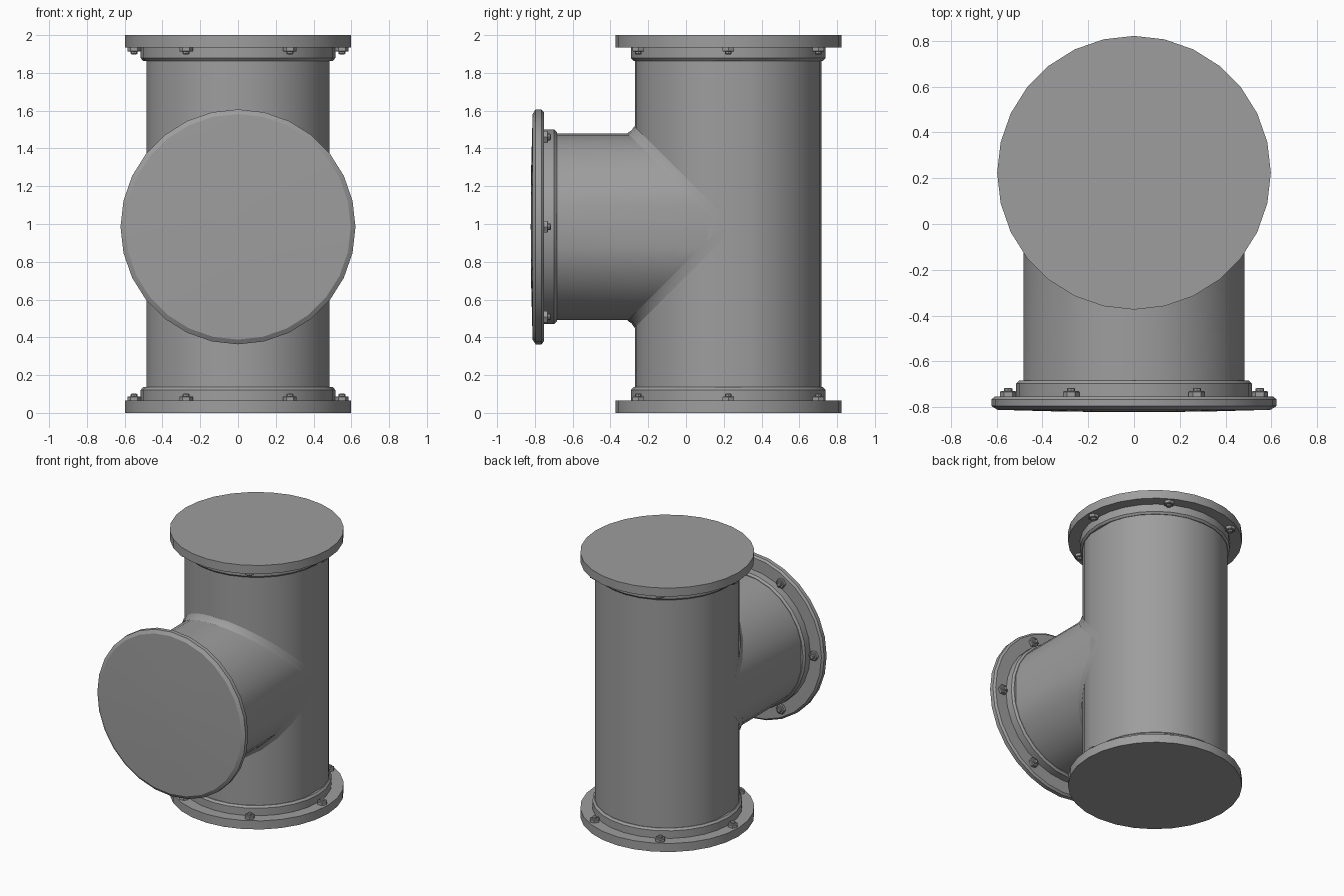
import bpy, bmesh
from math import sin, cos, pi, radians
from mathutils import Matrix, Vector

if "Cube" in bpy.data.objects:
    bpy.data.objects.remove(bpy.data.objects["Cube"])

SIDES = 28
YC, ZC = 0.224, 0.985          # pipe axis (y), branch axis (z)
R, RX, RY = 0.4985, 0.484, 0.494   # pipe radius and its slightly flattened sides

grey = bpy.data.materials.new("dark_grey")
grey.diffuse_color = (0.34, 0.34, 0.34, 1)
grey.use_nodes = True
grey.node_tree.nodes["Principled BSDF"].inputs["Base Color"].default_value = grey.diffuse_color


def clamp(v, m):
    return max(-m, min(m, v))


def finish(name, bm, angle=25):
    bmesh.ops.remove_doubles(bm, verts=bm.verts, dist=0.0002)
    bmesh.ops.recalc_face_normals(bm, faces=bm.faces)
    me = bpy.data.meshes.new(name)
    bm.to_mesh(me)
    bm.free()
    me.materials.append(grey)
    ob = bpy.data.objects.new(name, me)
    bpy.context.collection.objects.link(ob)
    bpy.ops.object.select_all(action='DESELECT')
    ob.select_set(True)
    bpy.context.view_layer.objects.active = ob
    bpy.ops.object.shade_smooth_by_angle(angle=radians(angle))
    return ob


def bridge(bm, a, b):
    n = len(a)
    for i in range(n):
        j = (i + 1) % n
        bm.faces.new((a[i], a[j], b[j], b[i]))


def lathe(bm, profile, mat, sides=SIDES, mx=9, my=9):
    rings = []
    for r, z in profile:
        rings.append([bm.verts.new(mat @ Vector((
            clamp(r * cos(2 * pi * i / sides), mx),
            clamp(r * sin(2 * pi * i / sides), my), z))) for i in range(sides)])
    for a, b in zip(rings, rings[1:]):
        bridge(bm, a, b)
    for ring in (rings[0], rings[-1]):
        bm.faces.new(ring)


def flange(name, mat, plate, collar, bolt_z):
    """Plate, collar and six bolts; local z points from the outer face inward."""
    bm = bmesh.new()
    lathe(bm, plate, mat)
    finish(name + "_plate", bm, 20)
    bm = bmesh.new()
    lathe(bm, collar, mat)
    finish(name + "_collar", bm)
    bm = bmesh.new()
    for k in range(6):
        a = k * pi / 3
        m = mat @ Matrix.Translation((0.55 * cos(a), 0.55 * sin(a), bolt_z))
        lathe(bm, [(0.036, -0.005), (0.036, 0.019), (0.030, 0.023)], m, 6)
        lathe(bm, [(0.018, 0.018), (0.018, 0.033), (0.013, 0.037)], m, 8)
    finish(name + "_bolts", bm)


# Main vertical pipe
bm = bmesh.new()
lathe(bm, [(R, 0.03), (R, 1.97)], Matrix.Translation((0, YC, 0)), mx=RX, my=RY)
finish("main_pipe", bm)

# Branch pipe, mitred where it meets the main pipe
bm = bmesh.new()
outer, inner = [], []
for i in range(SIDES):
    t = 2 * pi * i / SIDES
    x, c = clamp(R * sin(t), RX), clamp(R * cos(t), RY)
    outer.append(bm.verts.new((x, -0.77, ZC + c)))
    inner.append(bm.verts.new((x, YC - abs(c), ZC + c)))
bridge(bm, outer, inner)
finish("branch_pipe", bm)

# Weld bead along the joint, one half above and one below
bm = bmesh.new()
W, LIFT = 0.037, 1.006
for s in (1, -1):
    prev = None
    for i in range(SIDES // 2 + 1):
        t = -pi / 2 + pi * i / (SIDES // 2)
        x, c = clamp(R * sin(t), RX) * LIFT, clamp(R * cos(t), RY) * LIFT
        y, z = YC - c, ZC + s * c
        pts = [(x, y - W, z), (x, y - W * 0.4, z + s * W * 0.4), (x, y, z + s * W)]
        cur = [bm.verts.new(p) for p in pts]
        if prev:
            for k in range(2):
                bm.faces.new((prev[k], cur[k], cur[k + 1], prev[k + 1]))
        prev = cur
finish("joint_weld", bm)

# End flanges
plate = [(0.598, 0), (0.598, 0.065)]
collar = [(0.515, 0.06), (0.515, 0.122), (0.502, 0.136), (0.47, 0.136)]
flange("bottom_flange", Matrix.Translation((0, YC, 0)), plate, collar, 0.065)
flange("top_flange", Matrix.Translation((0, YC, 2)) @ Matrix.Rotation(pi, 4, 'X'),
       plate, collar, 0.065)

# Branch flange with chamfered rim and very slightly domed face
plate = [(0.001, -0.012), (0.3, -0.010), (0.597, -0.002), (0.622, 0.014),
         (0.622, 0.044), (0.608, 0.057)]
collar = [(0.515, 0.05), (0.515, 0.112), (0.502, 0.126), (0.47, 0.126)]
flange("branch_flange", Matrix.Translation((0, -0.81, ZC)) @ Matrix.Rotation(-pi / 2, 4, 'X'),
       plate, collar, 0.057)
